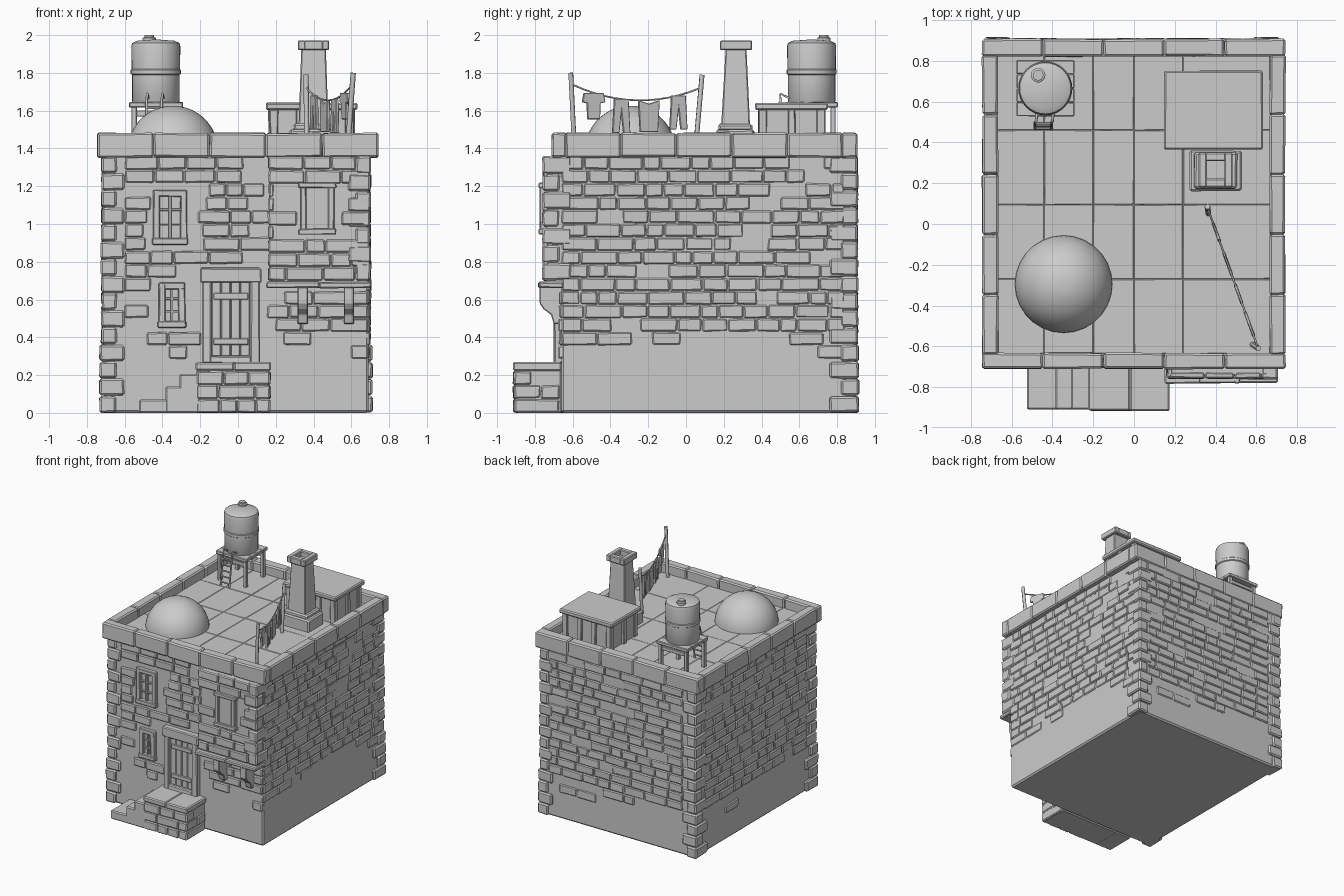
import bpy, bmesh, math, random
from mathutils import Vector, Matrix

random.seed(7)
if "Cube" in bpy.data.objects:
    bpy.data.objects.remove(bpy.data.objects["Cube"])

stone = bpy.data.materials.new("plain grey stone")
stone.use_nodes = True
stone.diffuse_color = (0.6, 0.6, 0.6, 1)
stone.node_tree.nodes["Principled BSDF"].inputs["Base Color"].default_value = (0.6, 0.6, 0.6, 1)


def finish(name, bm, bevel=0.0, smooth=False):
    bmesh.ops.recalc_face_normals(bm, faces=bm.faces)
    me = bpy.data.meshes.new(name)
    bm.to_mesh(me)
    bm.free()
    me.materials.append(stone)
    ob = bpy.data.objects.new(name, me)
    bpy.context.collection.objects.link(ob)
    if bevel:
        mod = ob.modifiers.new("worn edges", 'BEVEL')
        mod.width, mod.segments = bevel, 1
    if smooth:
        bpy.ops.object.select_all(action='DESELECT')
        ob.select_set(True)
        bpy.context.view_layer.objects.active = ob
        bpy.ops.object.shade_smooth_by_angle(angle=math.radians(35))
    return ob


def add_box(bm, lo, hi, jitter=0.0):
    lo, hi = Vector(lo), Vector(hi)
    mat = Matrix.Translation((lo + hi) / 2) @ Matrix.Diagonal((*(hi - lo), 1))
    for v in bmesh.ops.create_cube(bm, size=1, matrix=mat)["verts"]:
        v.co += Vector([random.uniform(-jitter, jitter) for _ in range(3)])


def boxes(name, spans, bevel=0.006, jitter=0.0):
    bm = bmesh.new()
    for lo, hi in spans:
        add_box(bm, lo, hi, jitter)
    return finish(name, bm, bevel)


def lathe(name, center, profile, sides=32):
    bm = bmesh.new()
    rings = [[bm.verts.new((center[0] + r * math.cos(2 * math.pi * i / sides),
                            center[1] + r * math.sin(2 * math.pi * i / sides), z))
              for i in range(sides)] for r, z in profile]
    for a, b in zip(rings, rings[1:]):
        for i in range(sides):
            j = (i + 1) % sides
            bm.faces.new((a[i], a[j], b[j], b[i]))
    bm.faces.new(rings[0])
    bm.faces.new(rings[-1])
    return finish(name, bm, 0, True)


def rod(name, points, radius):
    cu = bpy.data.curves.new(name, 'CURVE')
    cu.dimensions, cu.bevel_depth, cu.bevel_resolution, cu.use_fill_caps = '3D', radius, 1, True
    sp = cu.splines.new('POLY')
    sp.points.add(len(points) - 1)
    for p, co in zip(sp.points, points):
        p.co = (*co, 1)
    cu.materials.append(stone)
    ob = bpy.data.objects.new(name, cu)
    bpy.context.collection.objects.link(ob)
    return ob


def prism(bm, outline, offset):
    face = bm.faces.new([bm.verts.new(p) for p in outline])
    ext = bmesh.ops.extrude_face_region(bm, geom=[face])["geom"]
    bmesh.ops.translate(bm, vec=offset, verts=[v for v in ext if isinstance(v, bmesh.types.BMVert)])


def brick_wall(name, axis, face, sign, u0, u1, z0, z1, holes=(), row=0.073, plaster=0.4):
    """Courses of worn bricks on a wall facing sign*axis, skipping holes and plaster."""
    bm = bmesh.new()
    n = round((z1 - z0) / row)
    h = (z1 - z0) / n
    for i in range(n):
        z, u = z0 + i * h, u0
        while u < u1 - 0.01:
            w = random.uniform(0.09, 0.2)
            end = u1 if u + w > u1 - 0.07 else u + w
            chance = 0.93 if z > plaster - 0.02 else 0.22 if z > plaster - 0.16 else 0.0
            blocked = any(end > a + 0.01 and u < b - 0.01 and z + h > c + 0.01 and z < d - 0.01
                          for a, b, c, d in holes)
            if random.random() < chance and not blocked:
                d0, d1 = face - sign * 0.03, face + sign * random.uniform(-0.003, 0.003)
                d0, d1 = min(d0, d1), max(d0, d1)
                g = 0.002
                if axis == 'x':
                    add_box(bm, (d0, u + g, z + g), (d1, end - g, z + h - g), 0.003)
                else:
                    add_box(bm, (u + g, d0, z + g), (end - g, d1, z + h - g), 0.003)
            u = end
    return finish(name, bm, 0.007)


# House body, overhanging bay and flat roof
boxes("house_body", [((-0.71, -0.66, 0), (0.692, 0.898, 1.4))], 0.012)
boxes("bay_body", [((0.165, -0.745, 0.66), (0.692, -0.6, 1.355))], 0.008)

# Brick courses
brick_wall("front_bricks", 'y', -0.672, -1, -0.6, 0.69, 0, 1.36,
           [(-0.45, -0.27, 0.89, 1.18), (-0.42, -0.28, 0.45, 0.69), (-0.19, 0.12, 0, 0.77),
            (0.17, 0.7, 0.69, 1.4)])
brick_wall("bay_bricks", 'y', -0.757, -1, 0.16, 0.7, 0.7, 1.36, [(0.33, 0.51, 0.95, 1.22)])
brick_wall("bay_right_side", 'x', 0.16, -1, -0.75, -0.67, 0.7, 1.36)
brick_wall("left_bricks", 'x', 0.7, 1, -0.66, 0.84, 0, 1.36)
brick_wall("right_bricks", 'x', -0.72, -1, -0.55, 0.78, 0, 1.36, plaster=0.36)
brick_wall("back_bricks", 'y', 0.907, 1, -0.6, 0.62, 0, 1.36, plaster=0.33)

# Corner stones, alternating long and short
for name, x, y, sx, sy, z0, z1 in (
        ("front_right_quoins", -0.723, -0.676, 1, 1, 0, 1.36),
        ("back_right_quoins", -0.723, 0.91, 1, -1, 0, 1.36),
        ("back_left_quoins", 0.702, 0.91, -1, -1, 0, 1.36),
        ("bay_quoins", 0.703, -0.76, -1, 1, 0.7, 1.36)):
    spans = []
    rows = round((z1 - z0) / 0.092)
    for i in range(rows):
        h = (z1 - z0) / rows
        a, b = (0.12, 0.09) if i % 2 else (0.08, 0.15)
        out = 0.01 if z0 + i * h < 0.35 else random.uniform(-0.003, 0.003)
        xs = sorted((x - sx * out, x + sx * a))
        ys = sorted((y - sy * out * 0.5, y + sy * b))
        spans.append(((xs[0], ys[0], z0 + i * h + 0.002), (xs[1], ys[1], z0 + (i + 1) * h - 0.002)))
    boxes(name, spans, 0.01, 0.003)

# Parapet of long capping stones
spans = []
for lo, hi, u0, u1, axis in ((-0.71, -0.632, -0.745, 0.742, 'y'), (0.822, 0.907, -0.745, 0.742, 'y'),
                             (-0.745, -0.665, -0.64, 0.83, 'x'), (0.665, 0.742, -0.64, 0.83, 'x')):
    n = 5
    for i in range(n):
        a, b = u0 + (u1 - u0) * i / n, u0 + (u1 - u0) * (i + 1) / n
        spans.append(((a, lo, 1.352), (b, hi, 1.482)) if axis == 'y' else ((lo, a, 1.352), (hi, b, 1.482)))
boxes("parapet", spans, 0.01, 0.003)

# Roof paving
cols = (-0.67, -0.44, -0.2, 0.0, 0.24, 0.67)
spans = []
for a, b in zip(cols, cols[1:]):
    for i in range(4):
        y = -0.635 + i * 0.365
        spans.append(((a, y, 1.38), (b, y + 0.365, 1.404)))
boxes("roof_paving", spans, 0.003, 0.0015)

# Roof dome
lathe("roof_dome", (-0.345, -0.295),
      [(0.24 * math.cos(t * math.pi / 22), 1.388 + 0.238 * math.sin(t * math.pi / 22)) for t in range(11)], 28)

# Windows with frames, bars and recessed panes
for name, x0, x1, z0, z1 in (("upper_window", -0.45, -0.27, 0.89, 1.18), ("lower_window", -0.42, -0.28, 0.45, 0.69)):
    t, y0, y1 = 0.036, -0.688, -0.63
    xm, h = (x0 + x1) / 2, z1 - z0
    boxes(name + "_frame", [((x0, y0, z0), (x0 + t, y1, z1)), ((x1 - t, y0, z0), (x1, y1, z1)),
                            ((x0, y0, z1 - t), (x1, y1, z1)), ((x0 - 0.005, y0 - 0.005, z0), (x1 + 0.005, y1, z0 + t))],
          0.005, 0.002)
    boxes(name + "_bars", [((xm - 0.007, -0.678, z0), (xm + 0.007, y1, z1))] +
          [((x0, -0.676, z0 + h * k - 0.006), (x1, y1, z0 + h * k + 0.006)) for k in (0.36, 0.64)], 0.002)

# Bay window with closed shutter
boxes("bay_window_frame", [((0.33, -0.775, 0.95), (0.362, -0.72, 1.22)), ((0.478, -0.775, 0.95), (0.51, -0.72, 1.22)),
                           ((0.32, -0.78, 1.19), (0.52, -0.72, 1.22)), ((0.32, -0.78, 0.945), (0.52, -0.72, 0.975))], 0.005, 0.002)
boxes("bay_shutter", [((0.36, -0.762, 0.97), (0.48, -0.72, 1.2))], 0.003)

# Bay ledge and curved brackets
boxes("bay_ledge", [((0.15, -0.782, 0.662), (0.43, -0.65, 0.695)), ((0.43, -0.779, 0.66), (0.705, -0.65, 0.692))], 0.007, 0.002)
bm = bmesh.new()
for x in (0.315, 0.56):
    prism(bm, [(x, y, z) for y, z in ((-0.65, 0.665), (-0.775, 0.665), (-0.775, 0.58), (-0.755, 0.55),
                                      (-0.715, 0.52), (-0.7, 0.47), (-0.65, 0.47))], (0.055, 0, 0))
finish("bay_brackets", bm, 0.005)

# Plank door in a stone surround
boxes("door_surround", [((-0.19, -0.7, 0.26), (-0.14, -0.64, 0.7)), ((0.065, -0.7, 0.26), (0.115, -0.64, 0.7)),
                        ((-0.2, -0.705, 0.69), (0.125, -0.64, 0.768)), ((-0.15, -0.7, 0.26), (0.07, -0.64, 0.3))], 0.007, 0.002)
boxes("door_planks", [((-0.14 + i * 0.051, -0.676, 0.3), (-0.091 + i * 0.051, -0.64, 0.695)) for i in range(4)], 0.004)
boxes("door_battens", [((-0.13, -0.686, z), (0.055, -0.65, z + 0.035)) for z in (0.36, 0.6)], 0.004)

# Porch and side steps
spans = [((-0.225, -0.915, 0.225), (-0.02, -0.66, 0.268)), ((-0.02, -0.917, 0.223), (0.175, -0.66, 0.27)),
         ((-0.22, -0.9, 0), (0.165, -0.66, 0.23))]
for x0, x1, top in ((-0.31, -0.2, 0.205), (-0.385, -0.28, 0.14), (-0.525, -0.37, 0.07)):
    spans.append(((x0, -0.91, 0), (x1, -0.66, top)))
boxes("porch_steps", spans, 0.008)
brick_wall("porch_front_bricks", 'y', -0.913, -1, -0.22, 0.17, 0, 0.222, plaster=0)
brick_wall("porch_side_bricks", 'x', 0.172, 1, -0.91, -0.67, 0, 0.222, plaster=0)

# Chimney with a hollow cap
bm = bmesh.new()
levels = ((0.32, 0.48, 0.185, 0.34, 1.5), (0.335, 0.465, 0.21, 0.32, 1.93))
rings = [[bm.verts.new(p) for p in ((a, c, z), (b, c, z), (b, d, z), (a, d, z))] for a, b, c, d, z in levels]
for i in range(4):
    j = (i + 1) % 4
    bm.faces.new((rings[0][i], rings[0][j], rings[1][j], rings[1][i]))
bm.faces.new(rings[1])
finish("chimney_shaft", bm, 0.006)
boxes("chimney_base", [((0.27, 0.16, 1.39), (0.53, 0.36, 1.5)), ((0.295, 0.172, 1.49), (0.505, 0.352, 1.53))], 0.01, 0.003)
boxes("chimney_cap", [((0.317, 0.18, 1.92), (0.357, 0.35, 1.972)), ((0.443, 0.18, 1.92), (0.483, 0.35, 1.972)),
                      ((0.35, 0.18, 1.92), (0.45, 0.222, 1.972)), ((0.35, 0.308, 1.92), (0.45, 0.35, 1.972))], 0.006)

# Roof shed with posts
boxes("shed_walls", [((0.18, 0.4, 1.39), (0.6, 0.72, 1.61))], 0.006)
boxes("shed_roof", [((0.147, 0.365, 1.605), (0.632, 0.75, 1.642))], 0.008, 0.002)
boxes("shed_posts", [((x - 0.022, y - 0.022, 1.39), (x + 0.022, y + 0.022, 1.608))
                     for x in (0.19, 0.33, 0.46, 0.59) for y in (0.405, 0.715)] +
      [((x - 0.02, 0.54, 1.39), (x + 0.02, 0.58, 1.608)) for x in (0.18, 0.6)], 0.005, 0.003)

# Water tank on a legged platform
tank = (-0.435, 0.665)
lathe("water_tank", tank, [(0.12, 1.64), (0.126, 1.65), (0.126, 1.79), (0.133, 1.795), (0.133, 1.815),
                           (0.128, 1.82), (0.13, 1.94), (0.125, 1.958), (0.1, 1.97), (0.02, 1.976)])
lathe("tank_lid", (-0.47, 0.73), [(0.036, 1.95), (0.036, 1.985), (0.026, 1.99), (0.026, 2.0)], 14)
boxes("tank_platform", [((-0.575, 0.528 + i * 0.069, 1.617), (-0.292, 0.596 + i * 0.069, 1.645)) for i in range(4)], 0.004, 0.001)
boxes("tank_legs", [((x - 0.014, y - 0.014, 1.39), (x + 0.014, y + 0.014, 1.625))
                    for x in (-0.55, -0.317) for y in (0.553, 0.778)] +
      [((-0.56, y - 0.008, 1.57), (-0.31, y + 0.008, 1.6)) for y in (0.553, 0.778)], 0.003)

# Ladder with hooked rails
for side, x in (("right", -0.485), ("left", -0.405)):
    rod("ladder_rail_" + side, [(x, 0.465, 1.4), (x, 0.5, 1.64), (x + 0.005, 0.5, 1.69), (x + 0.01, 0.56, 1.66)], 0.007)
for i in range(5):
    rod("ladder_rung", [(-0.49, 0.47 + i * 0.006, 1.435 + i * 0.045), (-0.4, 0.47 + i * 0.006, 1.435 + i * 0.045)], 0.006)

# Clothes line between two leaning poles
near, far = Vector((0.607, -0.605, 1.74)), Vector((0.362, 0.075, 1.72))
rod("front_pole", [(0.58, -0.59, 1.39), (0.61, -0.61, 1.8)], 0.014)
rod("back_pole", [(0.365, 0.05, 1.39), (0.36, 0.085, 1.79)], 0.014)


def line_at(t):
    return near.lerp(far, t) - Vector((0, 0, 0.3 * t * (1 - t)))


rod("rope", [line_at(i / 12) for i in range(13)], 0.005)
along = Vector((far.x - near.x, far.y - near.y, 0)).normalized()
across = Vector((-along.y, along.x, 0))
shirt = ((-.055, 0), (.055, 0), (.065, -.05), (.038, -.055), (.035, -.14), (-.035, -.14), (-.038, -.055), (-.065, -.05))
trousers = ((-.04, 0), (.04, 0), (.05, -.18), (.012, -.18), (0, -.07), (-.012, -.18), (-.05, -.18))
sheet = ((-.06, 0), (0, -.02), (.06, 0), (.05, -.17), (-.05, -.17))
for name, t, shape in (("hung_shirt", 0.17, shirt), ("hung_trousers", 0.385, trousers),
                       ("hung_sheet", 0.6, sheet), ("hung_breeches", 0.83, trousers)):
    bm = bmesh.new()
    base = line_at(t) - across * 0.008
    prism(bm, [base + along * u + Vector((0, 0, w)) for u, w in shape], across * 0.016)
    finish(name, bm, 0.003)
